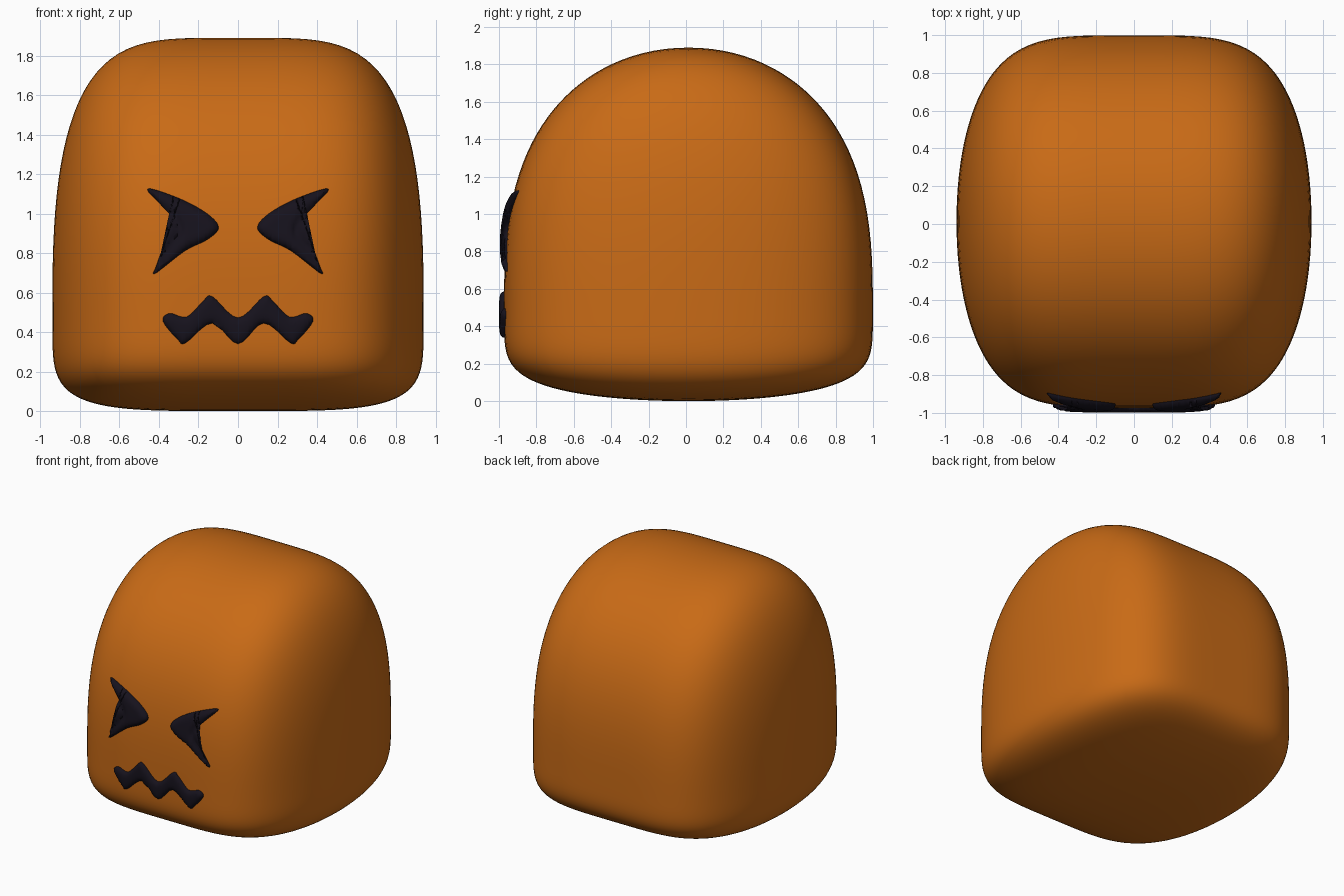
import bpy, bmesh
from mathutils import Vector

if "Cube" in bpy.data.objects:
    bpy.data.objects.remove(bpy.data.objects["Cube"])

A, B, CY, ZC, TOP = 0.94, 0.986, 0.013, 0.5, 1.39   # half sizes and centre


def z_term(z):
    return (z / TOP) ** 2.75 if z > 0 else (-z / ZC) ** 5


def field(v):
    return abs(v.x / A) ** 4.3 + abs(v.y / B) ** 2.05 + z_term(v.z)


def front_y(x, z):
    rest = 1 - abs(x / A) ** 4.3 - z_term(z - ZC)
    return CY - B * max(rest, 0) ** (1 / 2.05)


def material(name, rgb):
    m = bpy.data.materials.new(name)
    m.diffuse_color = (*rgb, 1)
    m.use_nodes = True
    m.node_tree.nodes["Principled BSDF"].inputs["Base Color"].default_value = m.diffuse_color
    return m


def finish(bm, name, mat):
    for f in bm.faces:
        f.smooth = True
    me = bpy.data.meshes.new(name)
    bm.to_mesh(me)
    bm.free()
    me.materials.append(mat)
    ob = bpy.data.objects.new(name, me)
    bpy.context.collection.objects.link(ob)
    return ob


def smooth_outline(pts, steps=5):
    """Closed Catmull-Rom curve through the points."""
    out, n = [], len(pts)
    for i in range(n):
        a, b, c, d = (Vector(pts[(i + k) % n]) for k in (-1, 0, 1, 2))
        for s in range(steps):
            t = s / steps
            out.append(0.5 * (2 * b + (c - a) * t + (2 * a - 5 * b + 4 * c - d) * t * t
                              + (3 * b - a - 3 * c + d) * t ** 3))
    return out


def edge_distance(p, loop):
    best = 9.0
    for i, a in enumerate(loop):
        ab = loop[(i + 1) % len(loop)] - a
        t = min(1, max(0, (p - a).dot(ab) / max(ab.length_squared, 1e-12)))
        best = min(best, (p - a - ab * t).length)
    return best


def face_patch(name, pts, puff, mat):
    """Puffy patch draped over the front of the body."""
    loop = smooth_outline(pts)
    bm = bmesh.new()
    bm.faces.new([bm.verts.new((p.x, 0, p.y)) for p in loop])
    bmesh.ops.triangulate(bm, faces=bm.faces[:])
    for axis, vals in ((0, [p.x for p in loop]), (2, [p.y for p in loop])):
        pos = min(vals) + 0.0137
        while pos < max(vals):
            co, no = Vector((0, 0, 0)), Vector((0, 0, 0))
            co[axis], no[axis] = pos, 1
            bmesh.ops.bisect_plane(bm, geom=bm.verts[:] + bm.edges[:] + bm.faces[:],
                                   dist=1e-5, plane_co=co, plane_no=no)
            pos += 0.02
    for v in bm.verts:
        d = min(1, edge_distance(Vector((v.co.x, v.co.z)), loop) / 0.045)
        v.co.y = front_y(v.co.x, v.co.z) - 0.007 - (puff - 0.007) * (1 - (1 - d) ** 2) ** 0.5
    # rim sunk into the body
    rim = [e for e in bm.edges if e.is_boundary]
    new = bmesh.ops.extrude_edge_only(bm, edges=rim)["geom"]
    for v in new:
        if isinstance(v, bmesh.types.BMVert):
            v.co.y += 0.03
    bmesh.ops.recalc_face_normals(bm, faces=bm.faces[:])
    bm.normal_update()
    if sum(f.normal.y * f.calc_area() for f in bm.faces) > 0:
        bmesh.ops.reverse_faces(bm, faces=bm.faces[:])
    return finish(bm, name, mat)


orange = material("orange", (0.58, 0.145, 0.008))
dark = material("dark", (0.008, 0.006, 0.012))

# body: cube grid pushed out onto a rounded block
bm = bmesh.new()
bmesh.ops.create_cube(bm, size=2)
bmesh.ops.subdivide_edges(bm, edges=bm.edges[:], cuts=31, use_grid_fill=True)
for v in bm.verts:
    ray = Vector((v.co.x * A, v.co.y * B, v.co.z * (TOP if v.co.z > 0 else ZC)))
    lo, hi = 0.0, 1.5
    for _ in range(30):
        mid = (lo + hi) / 2
        lo, hi = (mid, hi) if field(ray * mid) < 1 else (lo, mid)
    v.co = ray * lo + Vector((0, CY, ZC))
finish(bm, "body", orange)

# squeezed eyes
eye = [(0.46, 1.125), (0.294, 1.075), (0.157, 1.0), (0.098, 0.93), (0.152, 0.87),
       (0.27, 0.81), (0.428, 0.692), (0.365, 0.805), (0.292, 0.915), (0.352, 1.005)]
for side, s in (("left", -1), ("right", 1)):
    face_patch(side + "_eye", [(s * x, z) for x, z in eye], 0.036, dark)

# zigzag mouth
half = [(0.13, 0.58), (0.175, 0.558), (0.26, 0.477), (0.345, 0.495), (0.38, 0.455),
        (0.305, 0.362), (0.265, 0.345), (0.13, 0.445)]
mouth = [(0, 0.472)] + half + [(0, 0.34)] + [(-x, z) for x, z in reversed(half)]
face_patch("mouth", mouth, 0.026, dark)
